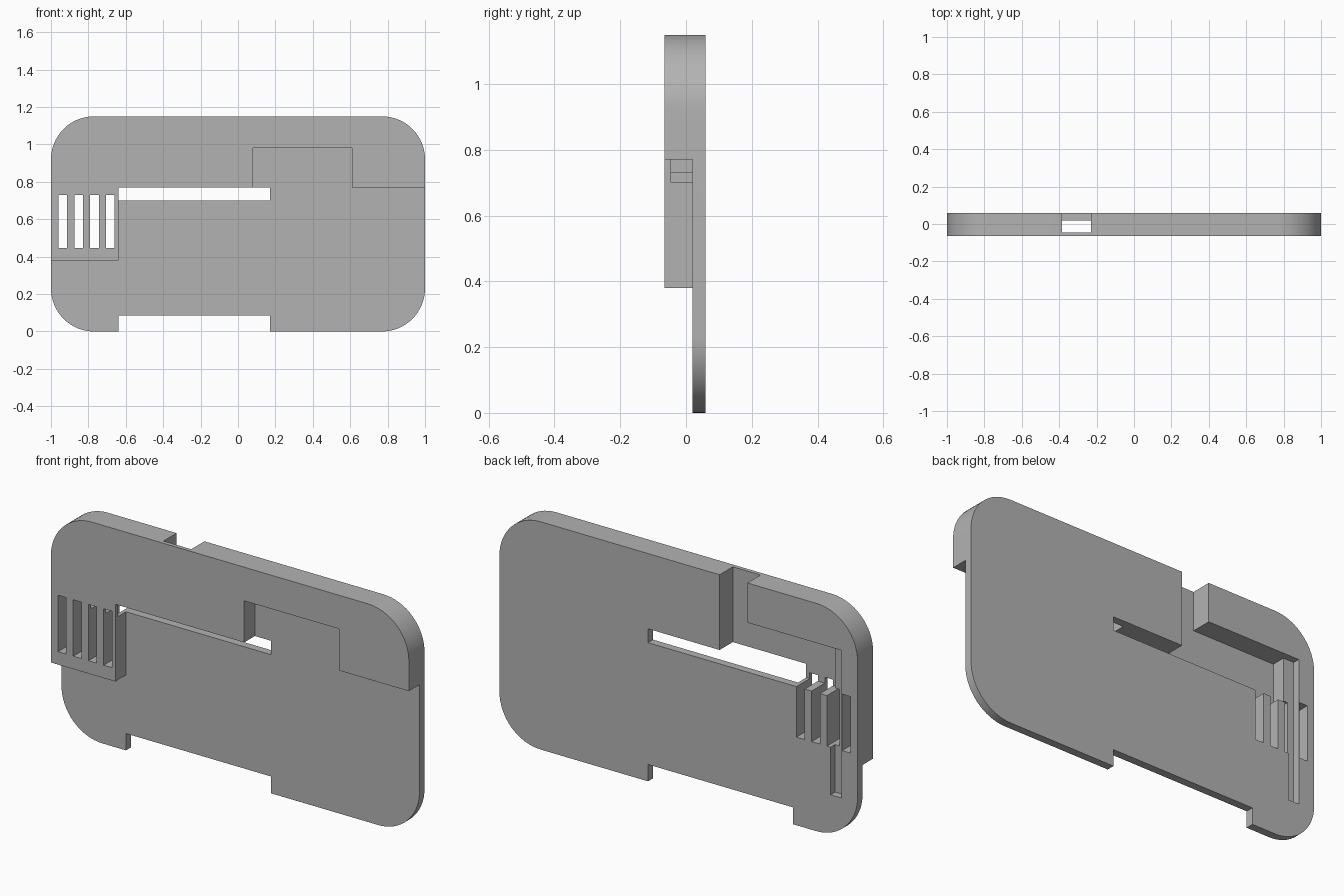
import bpy, bmesh, math

cube = bpy.data.objects.get("Cube")
if cube:
    bpy.data.objects.remove(cube, do_unlink=True)

WIDTH, HEIGHT, RADIUS = 2.0, 1.15, 0.23
FRONT, BACK, PLATE = -0.065, 0.06, 0.02   # depth of the front, back and step
OUT = 0.3                                 # how far cutters overshoot

grey = bpy.data.materials.new("plain_grey")
grey.use_nodes = True
colour = (0.45, 0.45, 0.45, 1)
grey.diffuse_color = colour
grey.node_tree.nodes["Principled BSDF"].inputs["Base Color"].default_value = colour


def prism(name, outline, y0, y1):
    """Extrude an (x, z) outline from y0 to y1."""
    bm = bmesh.new()
    face = bm.faces.new([bm.verts.new((x, y0, z)) for x, z in outline])
    moved = bmesh.ops.extrude_face_region(bm, geom=[face])["geom"]
    bmesh.ops.translate(bm, vec=(0, y1 - y0, 0),
                        verts=[v for v in moved if isinstance(v, bmesh.types.BMVert)])
    bmesh.ops.recalc_face_normals(bm, faces=bm.faces)
    mesh = bpy.data.meshes.new(name)
    bm.to_mesh(mesh)
    bm.free()
    mesh.materials.append(grey)
    obj = bpy.data.objects.new(name, mesh)
    bpy.context.collection.objects.link(obj)
    return obj


def rect(x0, x1, z0, z1):
    return [(x0, z0), (x1, z0), (x1, z1), (x0, z1)]


def rounded_rect(width, height, radius, steps=16):
    points = []
    for corner, (sx, sz) in enumerate([(1, 1), (-1, 1), (-1, -1), (1, -1)]):
        cx = sx * (width / 2 - radius)
        cz = height / 2 + sz * (height / 2 - radius)
        for i in range(steps + 1):
            a = math.pi / 2 * (corner + i / steps)
            points.append((cx + radius * math.cos(a), cz + radius * math.sin(a)))
    return points


def cut(name, outline, y0=-OUT, y1=OUT):
    """Cut a prism out of the body, then drop the cutter."""
    cutter = prism(name, outline, y0, y1)
    mod = body.modifiers.new(name, "BOOLEAN")
    mod.operation, mod.solver, mod.object = "DIFFERENCE", "EXACT", cutter
    bpy.context.view_layer.objects.active = body
    bpy.ops.object.modifier_apply(modifier=mod.name)
    bpy.data.objects.remove(cutter, do_unlink=True)


# Rounded slab
body = prism("cover_plate", rounded_rect(WIDTH, HEIGHT, RADIUS), FRONT, BACK)

# Lower front recess, leaving the raised top band and side block
cut("front_recess", [(-1 - OUT, -OUT), (1 + OUT, -OUT), (1 + OUT, 0.77), (0.61, 0.77),
                     (0.61, 0.98), (0.08, 0.98), (0.08, 0.77), (-0.64, 0.77),
                     (-0.64, 0.38), (-1 - OUT, 0.38)], -OUT, PLATE)

# Long slot and bottom notch
cut("long_slot", rect(-0.64, 0.17, 0.70, 0.77))
cut("bottom_notch", rect(-0.64, 0.17, -OUT, 0.085))

# Channel in the back, open at the top edge
cut("back_channel", [(-0.85, 0.70), (-0.23, 0.70), (-0.23, HEIGHT + OUT),
                     (-0.385, HEIGHT + OUT), (-0.385, 0.95), (-0.85, 0.95)], -0.045, OUT)

# Narrow shallow groove beside the channel
cut("back_groove", rect(-0.91, -0.85, 0.205, 0.95), 0.025, OUT)

# Vent slots
for i in range(4):
    x = -0.96 + i * 0.085
    cut("vent", rect(x, x + 0.046, 0.445, 0.73))

# Smooth corners, sharp edges
bpy.ops.object.select_all(action="DESELECT")
body.select_set(True)
bpy.context.view_layer.objects.active = body
bpy.ops.object.shade_smooth_by_angle(angle=math.radians(30))
